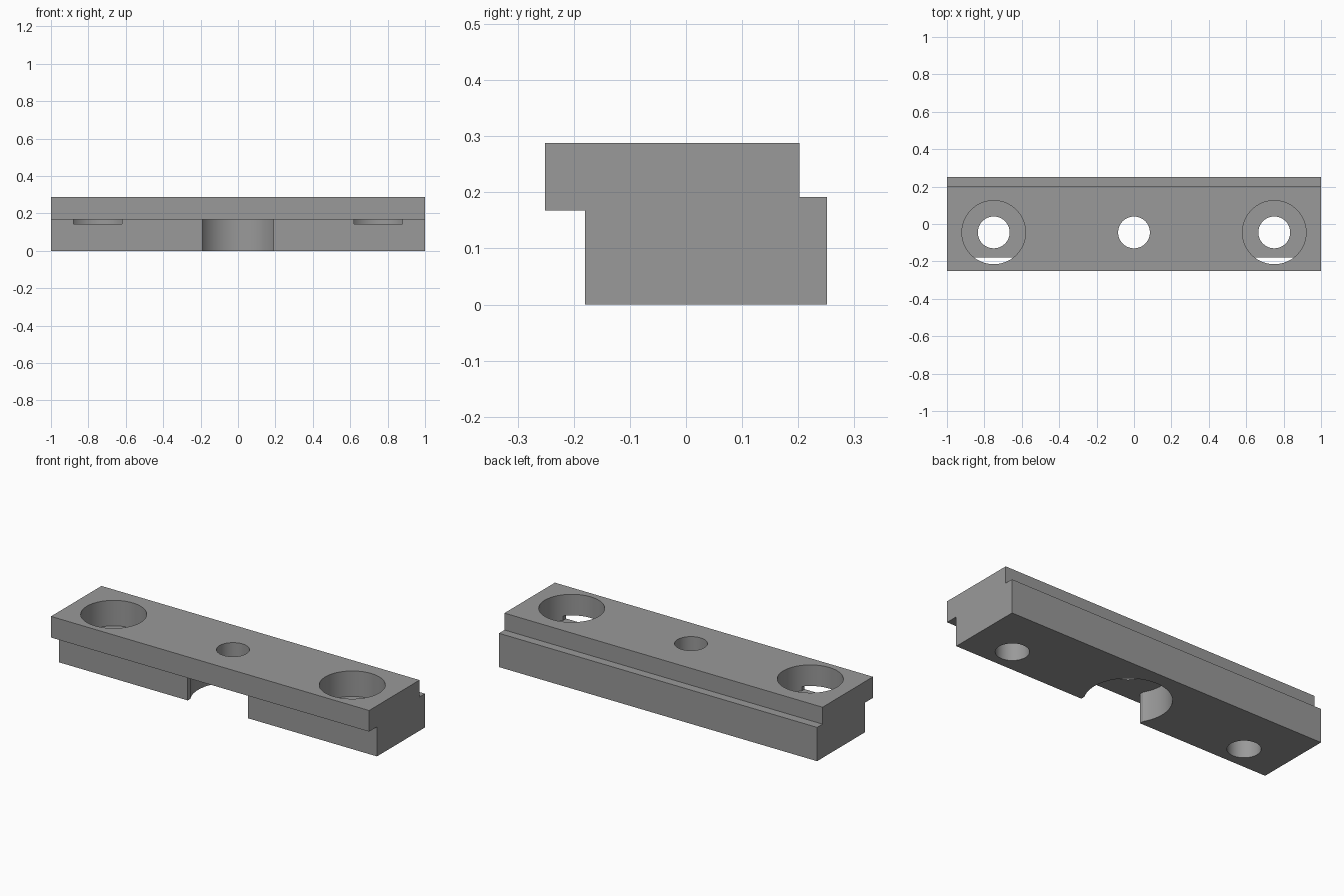
import bpy, bmesh, math
from mathutils import Vector

if "Cube" in bpy.data.objects:
    bpy.data.objects.remove(bpy.data.objects["Cube"])

CY = -0.045            # y of all hole axes
STEP_Z = 0.168         # underside of the front lip
SEAT_Z = 0.143         # floor of the counterbores


def prism(name, points, direction):
    """Extrude a closed 3D outline along a direction into a solid."""
    bm = bmesh.new()
    face = bm.faces.new([bm.verts.new(p) for p in points])
    out = bmesh.ops.extrude_face_region(bm, geom=[face])
    verts = [v for v in out["geom"] if isinstance(v, bmesh.types.BMVert)]
    bmesh.ops.translate(bm, verts=verts, vec=Vector(direction))
    bmesh.ops.recalc_face_normals(bm, faces=bm.faces[:])
    mesh = bpy.data.meshes.new(name)
    bm.to_mesh(mesh)
    bm.free()
    obj = bpy.data.objects.new(name, mesh)
    bpy.context.collection.objects.link(obj)
    return obj


def cylinder(name, x, r, z0, z1, n=96):
    ring = [(x + r * math.cos(2 * math.pi * i / n),
             CY + r * math.sin(2 * math.pi * i / n), z0) for i in range(n)]
    return prism(name, ring, (0, 0, z1 - z0))


def box(name, x, half, y0, y1, z0, z1):
    ring = [(x - half, y0, z0), (x + half, y0, z0),
            (x + half, y1, z0), (x - half, y1, z0)]
    return prism(name, ring, (0, 0, z1 - z0))


# Stepped bar, swept along x
profile = [(-0.18, 0), (0.251, 0), (0.251, 0.192), (0.202, 0.192),
           (0.202, 0.288), (-0.251, 0.288), (-0.251, STEP_Z), (-0.18, STEP_Z)]
bar = prism("clamp_bar", [(-1, y, z) for y, z in profile], (2, 0, 0))

# Counterbored bolt holes at both ends, open under the front lip
cutters = []
for x in (-0.75, 0.75):
    cutters.append(cylinder("bolt_hole", x, 0.085, -0.1, 0.2))
    cutters.append(cylinder("counterbore", x, 0.17, SEAT_Z, 0.4))
    cutters.append(box("counterbore_window", x, 0.13, -0.22, -0.1, SEAT_Z, STEP_Z))

# Centre hole with a round pocket below, open to the front
cutters.append(cylinder("centre_hole", 0, 0.085, 0.1, 0.4))
cutters.append(cylinder("pocket", 0, 0.22, -0.1, STEP_Z))
cutters.append(box("pocket_mouth", 0, 0.19, -0.22, -0.1, -0.1, STEP_Z))

bpy.context.view_layer.objects.active = bar
bar.select_set(True)
for c in cutters:
    mod = bar.modifiers.new(c.name, "BOOLEAN")
    mod.operation, mod.solver, mod.object = "DIFFERENCE", "EXACT", c
    bpy.ops.object.modifier_apply(modifier=mod.name)
for c in cutters:
    bpy.data.objects.remove(c)

# Plain grey metal
grey = bpy.data.materials.new("grey_metal")
grey.diffuse_color = (0.32, 0.32, 0.32, 1)
grey.use_nodes = True
grey.node_tree.nodes["Principled BSDF"].inputs["Base Color"].default_value = grey.diffuse_color
bar.data.materials.clear()
bar.data.materials.append(grey)
for p in bar.data.polygons:
    p.material_index = 0

bpy.ops.object.select_all(action="DESELECT")
bar.select_set(True)
bpy.ops.object.shade_smooth_by_angle(angle=math.radians(30))
